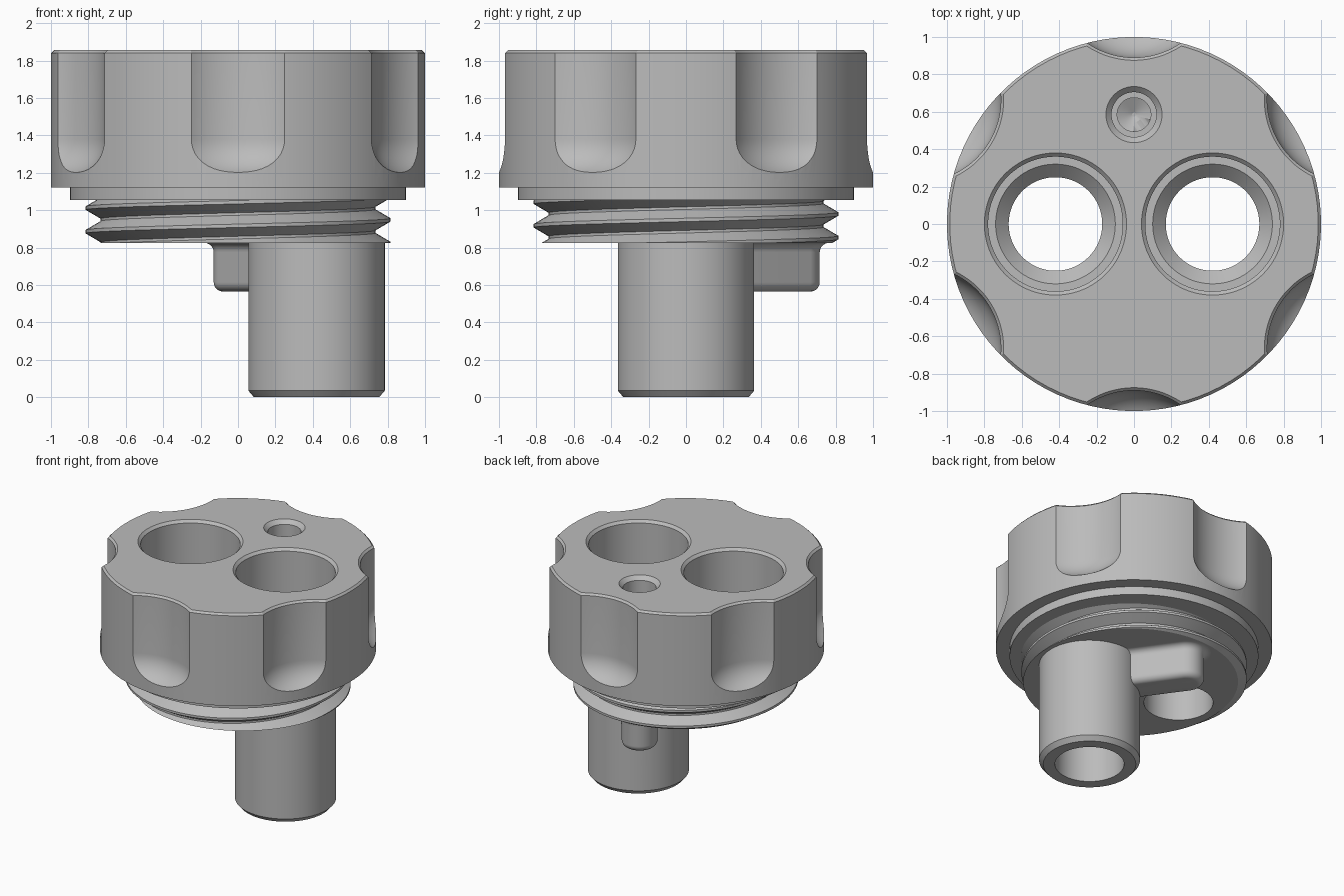
import bpy, bmesh, math
from mathutils import Vector

if "Cube" in bpy.data.objects:
    bpy.data.objects.remove(bpy.data.objects["Cube"])

SEG = 96
RIGHT = (-0.42, 0.0)
LEFT = (0.42, 0.0)
INLET = (0.0, 0.585)
NECK_LOW, NECK_TOP, CAP_LOW, CAP_TOP = 0.825, 1.055, 1.12, 1.855

grey = bpy.data.materials.new("machined_grey")
grey.use_nodes = True
grey.diffuse_color = (0.5, 0.5, 0.5, 1)
grey.node_tree.nodes["Principled BSDF"].inputs["Base Color"].default_value = (0.5, 0.5, 0.5, 1)


def finish(name, bm):
    bmesh.ops.recalc_face_normals(bm, faces=bm.faces)
    mesh = bpy.data.meshes.new(name)
    bm.to_mesh(mesh)
    bm.free()
    mesh.materials.append(grey)
    obj = bpy.data.objects.new(name, mesh)
    bpy.context.collection.objects.link(obj)
    return obj


def loft(name, profile, a, b=None):
    """Stack rings of (radius, z) round a point, or round the slot from a to b."""
    a = Vector(a)
    b = Vector(b) if b else a
    bm = bmesh.new()
    rings = []
    for r, z in profile:
        ring = []
        for i in range(SEG):
            t = 2 * math.pi * (i + 0.5) / SEG
            d = Vector((math.cos(t), math.sin(t)))
            p = (b if d.dot(b - a) > 0 else a) + d * r
            ring.append(bm.verts.new((p.x, p.y, z)))
        rings.append(ring)
    for low, high in zip(rings, rings[1:]):
        for i in range(SEG):
            j = (i + 1) % SEG
            bm.faces.new((low[i], low[j], high[j], high[i]))
    bm.faces.new(rings[0])
    bm.faces.new(rings[-1])
    return finish(name, bm)


def arc(r, z, radius, start, end, steps=8):
    angles = [math.radians(start + (end - start) * i / steps) for i in range(steps + 1)]
    return [(r + radius * math.cos(t), z + radius * math.sin(t)) for t in angles]


def cut(obj, cutters):
    bpy.context.view_layer.objects.active = obj
    for cutter in cutters:
        mod = obj.modifiers.new("cut", "BOOLEAN")
        mod.operation = "DIFFERENCE"
        mod.solver = "EXACT"
        mod.object = cutter
        bpy.ops.object.modifier_apply(modifier=mod.name)


def threaded_neck():
    """Sweep a thread tooth along a helix, then trim it flat at both ends."""
    pitch, root, crest = 0.126, 0.735, 0.815
    tooth = [(-pitch / 2, root), (-0.056, root), (-0.009, crest),
             (0.009, crest), (0.056, root), (pitch / 2, root)]
    bm = bmesh.new()
    last = None
    for s in range(-2 * SEG, 4 * SEG + 1):
        t = 2 * math.pi * s / SEG
        mid = 0.822 + pitch * s / SEG
        row = [bm.verts.new((r * math.cos(t), r * math.sin(t), mid + dz)) for dz, r in tooth]
        if last:
            for k in range(len(tooth) - 1):
                bm.faces.new((last[k], row[k], row[k + 1], last[k + 1]))
        last = row
    bmesh.ops.remove_doubles(bm, verts=bm.verts, dist=0.0005)
    for z, up in ((NECK_LOW, -1), (NECK_TOP, 1)):
        geom = bm.verts[:] + bm.edges[:] + bm.faces[:]
        hit = bmesh.ops.bisect_plane(bm, geom=geom, plane_co=(0, 0, z),
                                     plane_no=(0, 0, up), clear_outer=True)
        edges = [e for e in hit["geom_cut"] if isinstance(e, bmesh.types.BMEdge)]
        bmesh.ops.edgeloop_fill(bm, edges=edges)
    return finish("threaded_neck", bm)


# Solid parts
cap = loft("grip_cap", [(0.9, NECK_TOP), (0.9, CAP_LOW), (1, CAP_LOW),
                        (1, CAP_TOP - 0.015), (0.985, CAP_TOP)], (0, 0))
neck = threaded_neck()
tube = loft("outlet_tube", [(0.335, 0), (0.365, 0.035), (0.365, NECK_LOW)], LEFT)
lug = loft("channel_lug", arc(0.08, 0.615, 0.05, -90, 0) + arc(0.18, 0.775, 0.05, 180, 90),
           INLET, LEFT)

# Stepped bores and the small inlet
bore = [(0.25, -0.1), (0.25, 1.13), (0.32, 1.2), (0.36, 1.2), (0.36, 1.835), (0.4, 1.875)]
bores = [loft("bore_cutter", bore, p) for p in (RIGHT, LEFT)]
inlet = loft("inlet_cutter", [(0.01, 0.61), (0.09, 0.65), (0.09, 1.6), (0.12, 1.6),
                              (0.12, 1.825), (0.17, 1.875)], INLET)

# Cross channel from the inlet to the tube
span = Vector(LEFT) - Vector(INLET)
channel = loft("channel_cutter", [(0.07, 0), (0.07, span.length)], (0, 0))
channel.location = (*INLET, 0.695)
channel.rotation_euler = (0, math.pi / 2, math.atan2(span.y, span.x))

# Finger scoops round the grip
scoop = arc(0.24, 1.38, 0.2, -90, 0, 12) + [(0.44, 1.84), (0.475, 1.875)]
scoops = []
for k in range(6):
    t = math.radians(30 + 60 * k)
    scoops.append(loft("scoop_cutter", scoop, (1.33 * math.cos(t), 1.33 * math.sin(t))))

bpy.context.view_layer.update()
cut(cap, scoops + bores + [inlet])
cut(neck, bores + [inlet])
cut(tube, [bores[1], channel])
cut(lug, [bores[1], inlet, channel])

for cutter in scoops + bores + [inlet, channel]:
    bpy.data.objects.remove(cutter)

# Smooth curved walls, keep machined edges crisp
bpy.ops.object.select_all(action="DESELECT")
for part in (cap, neck, tube, lug):
    part.select_set(True)
bpy.context.view_layer.objects.active = cap
bpy.ops.object.shade_smooth_by_angle(angle=math.radians(25))
